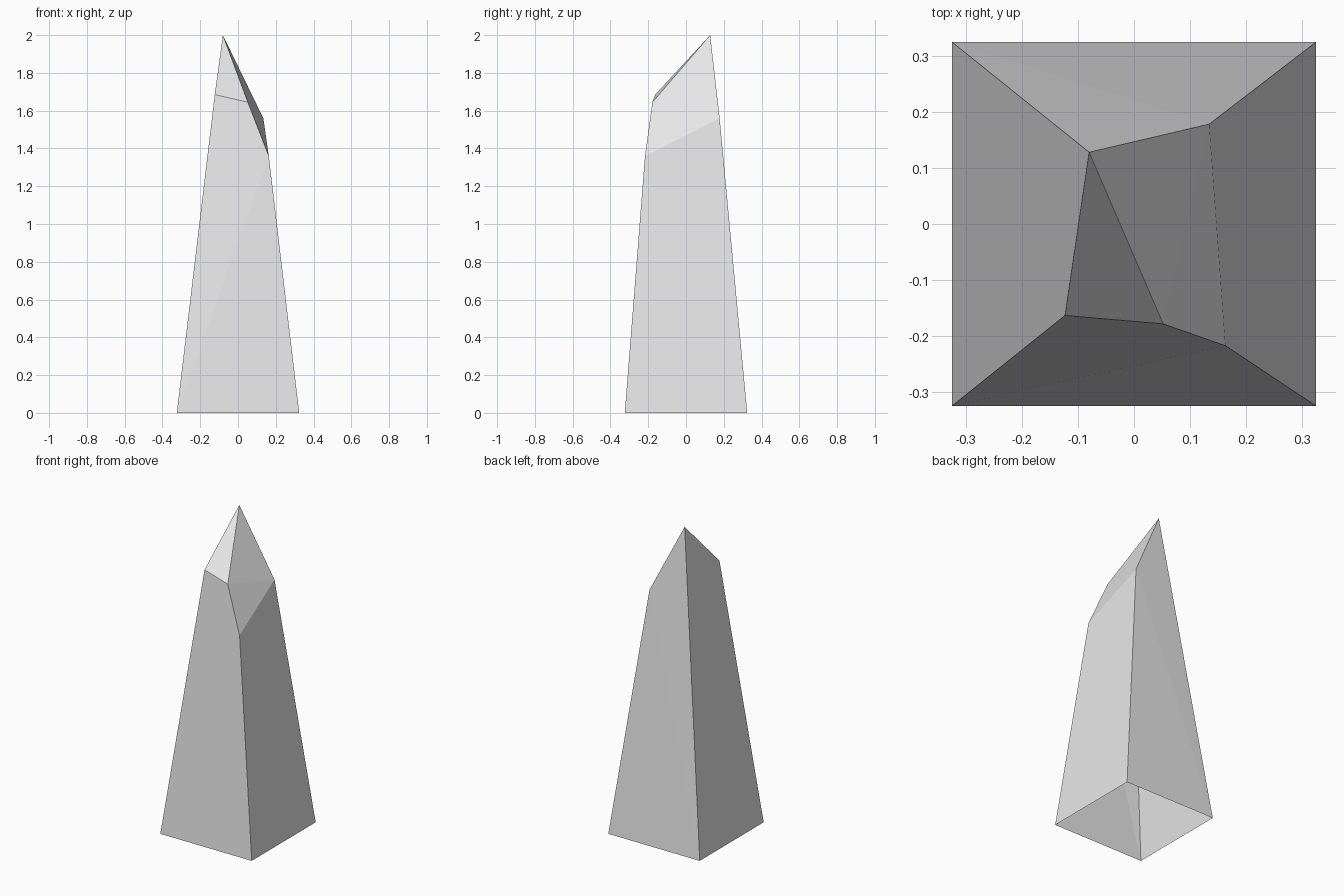
import bpy
import bmesh

cube = bpy.data.objects.get("Cube")
if cube:
    bpy.data.objects.remove(cube, do_unlink=True)

# Plain grey stone
stone = bpy.data.materials.new("grey_stone")
stone.use_nodes = True
grey = (0.8, 0.8, 0.8, 1)
stone.diffuse_color = grey
stone.node_tree.nodes["Principled BSDF"].inputs["Base Color"].default_value = grey

bm = bmesh.new()

# Square foot, left open underneath
half = 0.324
front_right, front_left, back_left, back_right = [
    bm.verts.new((x * half, y * half, 0))
    for x, y in ((-1, -1), (1, -1), (1, 1), (-1, 1))]

# Corners of the chipped tip
apex = bm.verts.new((-0.08, 0.128, 2))
back_shoulder = bm.verts.new((0.134, 0.178, 1.56))
front_shoulder = bm.verts.new((0.163, -0.217, 1.36))
front_notch = bm.verts.new((0.052, -0.178, 1.645))
front_lip = bm.verts.new((-0.123, -0.163, 1.685))

# Tapering walls, then the slanted facets of the tip
for corners in (
    (front_right, front_left, front_shoulder),
    (front_right, front_shoulder, front_notch, front_lip),
    (front_left, back_left, back_shoulder, front_shoulder),
    (back_left, back_right, back_shoulder),
    (back_right, apex, back_shoulder),
    (back_right, front_right, front_lip, apex),
    (front_lip, front_notch, apex),
    (front_notch, back_shoulder, apex),
    (front_notch, front_shoulder, back_shoulder),
):
    bm.faces.new(corners)

mesh = bpy.data.meshes.new("stone_shard")
bm.to_mesh(mesh)
bm.free()
mesh.materials.append(stone)
shard = bpy.data.objects.new("stone_shard", mesh)
bpy.context.collection.objects.link(shard)
